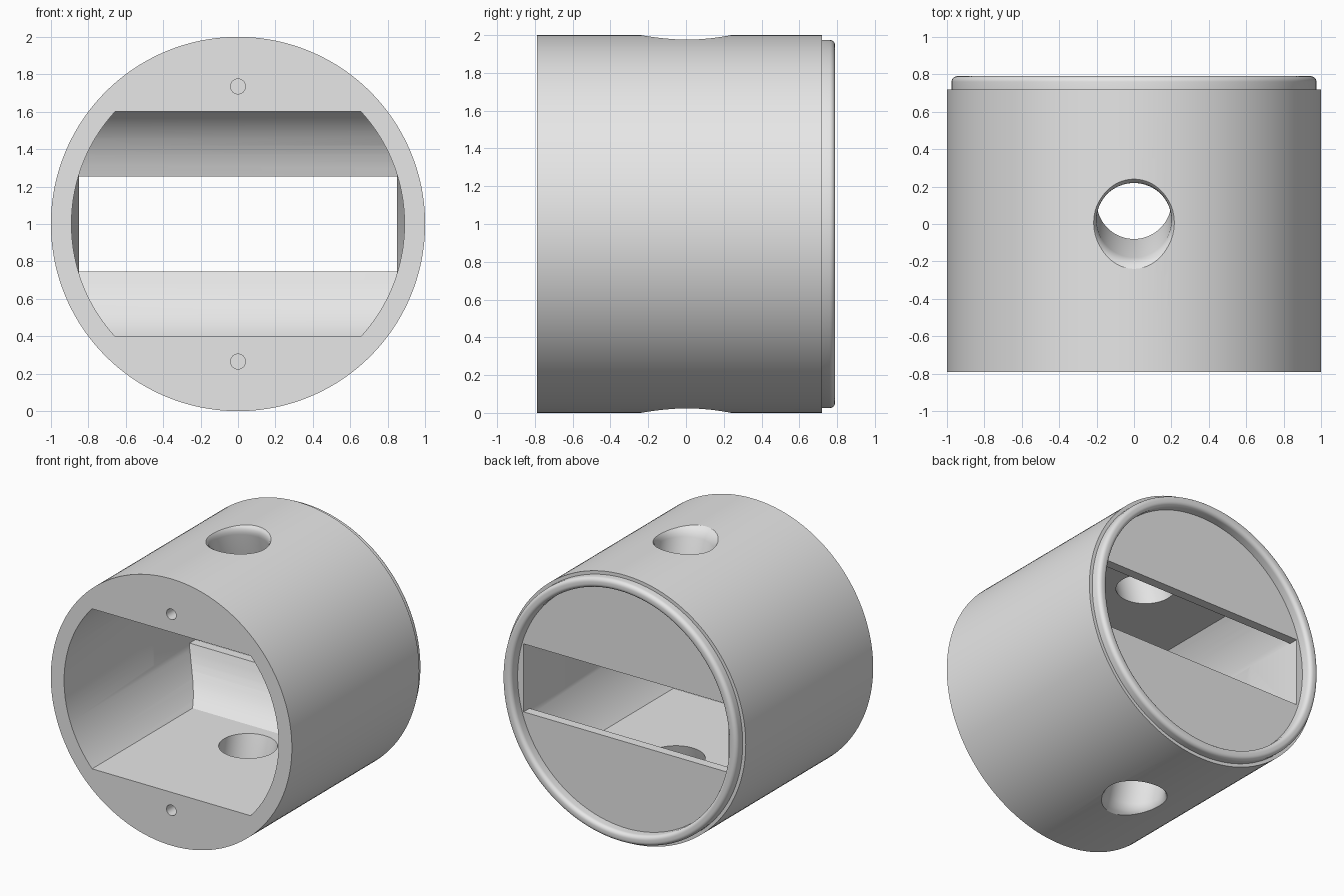
import bpy, bmesh, math
from mathutils import Matrix, Vector

if "Cube" in bpy.data.objects:
    bpy.data.objects.remove(bpy.data.objects["Cube"], do_unlink=True)

AXIS_Z = 1.0   # height of the barrel axis

grey = bpy.data.materials.new("plain grey")
grey.use_nodes = True
grey.diffuse_color = (0.8, 0.8, 0.8, 1)
grey.node_tree.nodes["Principled BSDF"].inputs["Base Color"].default_value = grey.diffuse_color


def finish(name, bm):
    bmesh.ops.recalc_face_normals(bm, faces=bm.faces)
    mesh = bpy.data.meshes.new(name)
    bm.to_mesh(mesh)
    bm.free()
    mesh.materials.append(grey)
    obj = bpy.data.objects.new(name, mesh)
    bpy.context.collection.objects.link(obj)
    return obj


def lathe(name, profile, steps=128, matrix=Matrix()):
    """Revolve (radius, height) points about z, then place them."""
    bm = bmesh.new()
    rings = []
    for r, h in profile:
        turn = [2 * math.pi * i / steps for i in range(steps)]
        rings.append([bm.verts.new((r * math.cos(a), r * math.sin(a), h)) for a in turn])
    for low, high in zip(rings, rings[1:]):
        for i in range(steps):
            j = (i + 1) % steps
            bm.faces.new((low[i], low[j], high[j], high[i]))
    bm.faces.new(rings[0])
    bm.faces.new(rings[-1])
    bm.transform(matrix)
    return finish(name, bm)


def prism(name, points, direction):
    """Extrude a flat outline along a vector."""
    bm = bmesh.new()
    face = bm.faces.new([bm.verts.new(p) for p in points])
    out = bmesh.ops.extrude_face_region(bm, geom=[face])
    moved = [v for v in out["geom"] if isinstance(v, bmesh.types.BMVert)]
    bmesh.ops.translate(bm, verts=moved, vec=direction)
    return finish(name, bm)


def boolean(target, tool, operation):
    mod = target.modifiers.new("cut", 'BOOLEAN')
    mod.operation = operation
    mod.solver = 'EXACT'
    mod.object = tool
    bpy.context.view_layer.update()
    bpy.context.view_layer.objects.active = target
    bpy.ops.object.modifier_apply(modifier=mod.name)
    bpy.data.objects.remove(tool, do_unlink=True)


# lathe axis z becomes +y at the barrel height
along_y = Matrix.Translation((0, 0, AXIS_Z)) @ Matrix.Rotation(-math.pi / 2, 4, 'X')

# barrel with a rounded raised rim around a recessed back plate
outer_r, inner_r, rim_y, bead = 0.975, 0.9, 0.79, 0.03
bend = [math.radians(15 * i) for i in range(7)]
rim = [(outer_r - bead + bead * math.cos(a), rim_y - bead + bead * math.sin(a)) for a in bend]
rim += [(inner_r + bead - bead * math.sin(a), rim_y - bead + bead * math.cos(a)) for a in bend]
barrel = lathe("barrel", [(1, -0.79), (1, 0.72), (outer_r, 0.72)] + rim + [(inner_r, 0.71)],
               160, along_y)

# chamber: round bore limited by floor and ceiling, curving in to a back slot
chamber = lathe("chamber_cutter", [(0.89, -1), (0.89, 0.9)], 128, along_y)
start, control, end = Vector((0.4, 0.6)), Vector((0.575, 0.5)), Vector((0.64, 0.255))
half = [Vector((-1.1, 0.6))]
for i in range(9):
    t = i / 8
    half.append(start * (1 - t) ** 2 + control * 2 * t * (1 - t) + end * t * t)
half.append(Vector((1, 0.255)))
outline = half + [Vector((p.x, -p.y)) for p in reversed(half)]
boolean(chamber, prism("side_profile", [(-1.5, p.x, AXIS_Z + p.y) for p in outline], (3, 0, 0)),
        'INTERSECT')

# side walls taper to flats towards the back
taper = [(1.14, -1.05), (0.85, 0.22), (0.85, 1.1)]
outline = taper + [(-x, y) for x, y in reversed(taper)]
boolean(chamber, prism("top_profile", [(x, y, -0.5) for x, y in outline], (0, 0, 3)), 'INTERSECT')
boolean(barrel, chamber, 'DIFFERENCE')

# flared slanting holes through top and bottom, and small screw holes in front
flare = [(0.2, 0.5), (0.2, 0.93), (0.204, 0.95), (0.211, 0.97), (0.222, 0.985),
         (0.24, 1.0), (0.26, 1.03)]
for side in (1, -1):
    slant = Matrix.Identity(4)
    slant[1][2], slant[1][3] = -0.3, 0.3
    place = Matrix.Translation((0, 0, AXIS_Z)) @ Matrix.Diagonal((1, 1, side, 1)) @ slant
    boolean(barrel, lathe("port_cutter", flare, 64, place), 'DIFFERENCE')
    screw = Matrix.Translation((0, 0, side * 0.735)) @ along_y
    boolean(barrel, lathe("screw_cutter", [(0.04, -0.9), (0.04, -0.6)], 32, screw), 'DIFFERENCE')

# smooth shading with sharp edges kept
bpy.ops.object.select_all(action='DESELECT')
barrel.select_set(True)
bpy.context.view_layer.objects.active = barrel
bpy.ops.object.shade_smooth_by_angle(angle=math.radians(32))
